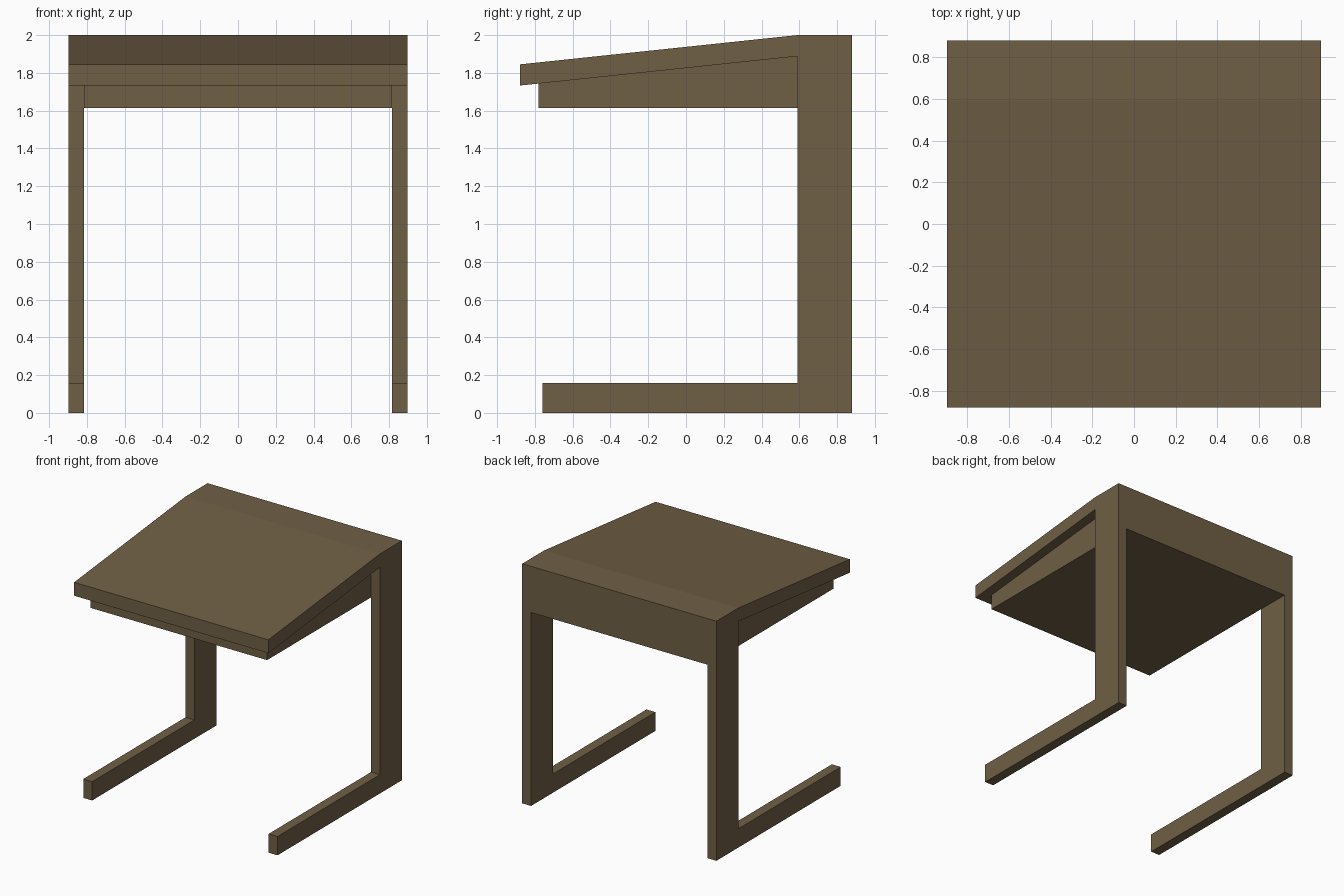
import bpy, bmesh

if "Cube" in bpy.data.objects:
    bpy.data.objects.remove(bpy.data.objects["Cube"])

wood = bpy.data.materials.new("brown_wood")
wood.diffuse_color = (0.16, 0.115, 0.06, 1)
wood.use_nodes = True
wood.node_tree.nodes["Principled BSDF"].inputs["Base Color"].default_value = wood.diffuse_color


def prism(name, profile, x0, x1):
    """Extrude a (y, z) side profile from x0 to x1."""
    bm = bmesh.new()
    face = bm.faces.new([bm.verts.new((x0, y, z)) for y, z in profile])
    ext = bmesh.ops.extrude_face_region(bm, geom=[face], use_keep_orig=True)
    moved = [v for v in ext["geom"] if isinstance(v, bmesh.types.BMVert)]
    bmesh.ops.translate(bm, verts=moved, vec=(x1 - x0, 0, 0))
    bmesh.ops.recalc_face_normals(bm, faces=bm.faces)
    mesh = bpy.data.meshes.new(name)
    bm.to_mesh(mesh)
    bm.free()
    mesh.materials.append(wood)
    obj = bpy.data.objects.new(name, mesh)
    bpy.context.collection.objects.link(obj)
    return obj


FRONT, BACK, LEG = -0.88, 0.88, 0.59
INNER, OUTER = 0.815, 0.897
UNDER, BOX_FRONT = 1.615, -0.78
slope = (1.888 - 1.733) / (LEG - FRONT)

# C-shaped side frames: foot, upright and sloping top edge in one piece
frame = prism("side_frames", [
    (-0.76, 0), (BACK, 0), (BACK, 2), (LEG, 2), (FRONT, 1.845),
    (FRONT, 1.733), (LEG, 1.888), (LEG, 0.157), (-0.76, 0.157),
], INNER, OUTER)
frame.modifiers.new("mirror", "MIRROR").use_axis = (True, False, False)

# Sloping desktop with the storage box and back panel between the frames
prism("desktop_and_box", [
    (BOX_FRONT, UNDER), (BACK, UNDER), (BACK, 2), (LEG, 2), (FRONT, 1.845),
    (FRONT, 1.733), (BOX_FRONT, 1.733 + slope * (BOX_FRONT - FRONT)),
], -INNER, INNER)
